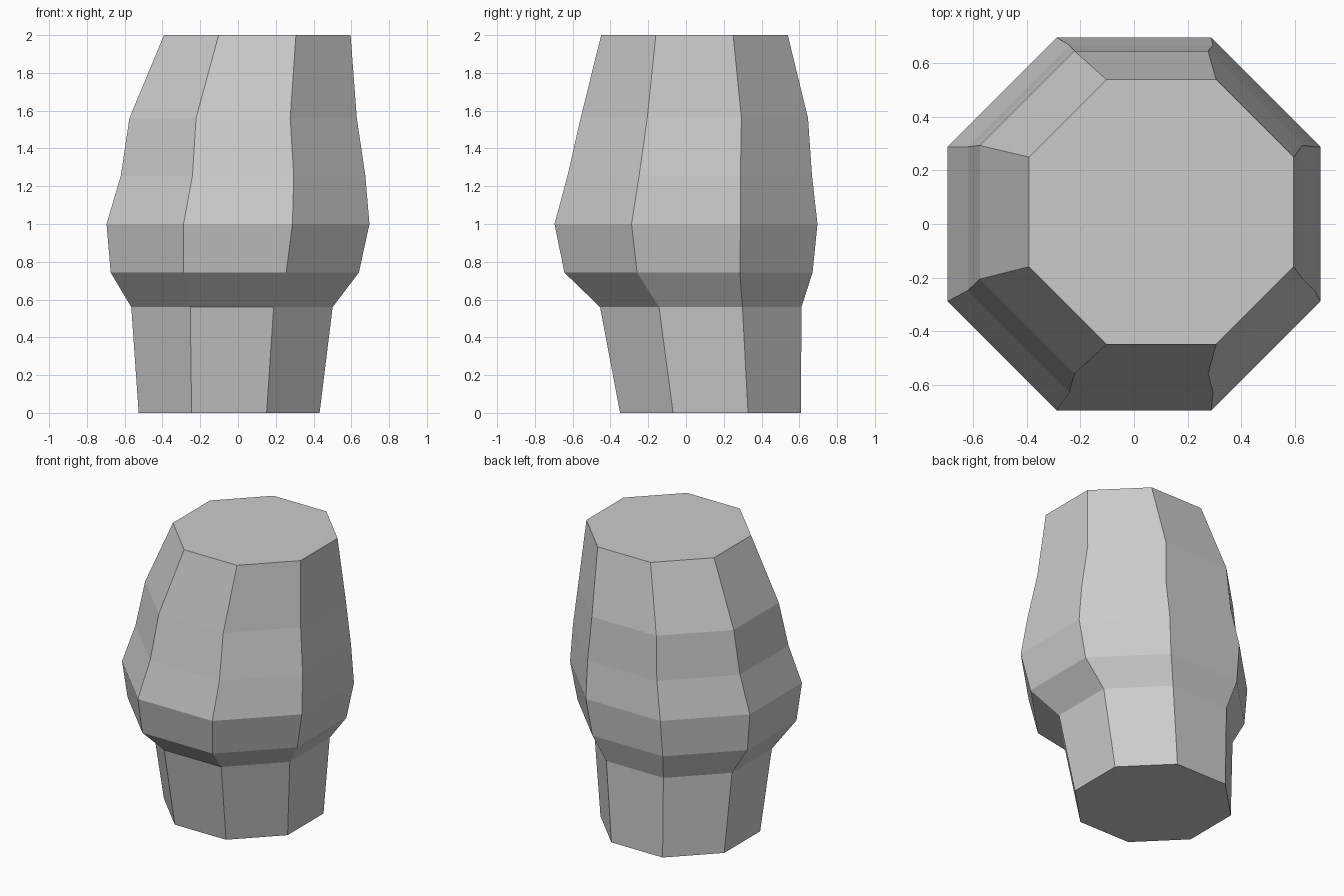
import bpy, bmesh
from math import cos, sin, pi

cube = bpy.data.objects.get("Cube")
if cube:
    bpy.data.objects.remove(cube, do_unlink=True)

SIDES = 8
# Octagonal rings from bottom to top: height, centre x, centre y, flat-to-centre distance
RINGS = [
    (0.00, -0.047, 0.130, 0.479),
    (0.56, -0.032, 0.078, 0.533),
    (0.743, -0.017, 0.013, 0.657),
    (1.00, 0.000, 0.000, 0.696),
    (1.257, 0.027, 0.020, 0.647),
    (1.56, 0.027, 0.044, 0.602),
    (2.00, 0.102, 0.045, 0.494),
]

# Plain grey surface
grey = bpy.data.materials.new("light_grey")
grey.use_nodes = True
colour = (0.6, 0.6, 0.6, 1)
grey.diffuse_color = colour
grey.node_tree.nodes["Principled BSDF"].inputs["Base Color"].default_value = colour

# Faceted body lofted through the rings, with flat caps
bm = bmesh.new()
loops = []
for z, cx, cy, apothem in RINGS:
    radius = apothem / cos(pi / SIDES)
    angles = [(i + 0.5) * 2 * pi / SIDES for i in range(SIDES)]
    loops.append([bm.verts.new((cx + radius * cos(a), cy + radius * sin(a), z))
                  for a in angles])
for low, high in zip(loops, loops[1:]):
    for i in range(SIDES):
        j = (i + 1) % SIDES
        bm.faces.new((low[i], low[j], high[j], high[i]))
bm.faces.new(loops[0][::-1])
bm.faces.new(loops[-1])

mesh = bpy.data.meshes.new("faceted_body")
bm.to_mesh(mesh)
bm.free()
mesh.materials.append(grey)
body = bpy.data.objects.new("faceted_body", mesh)
bpy.context.collection.objects.link(body)
